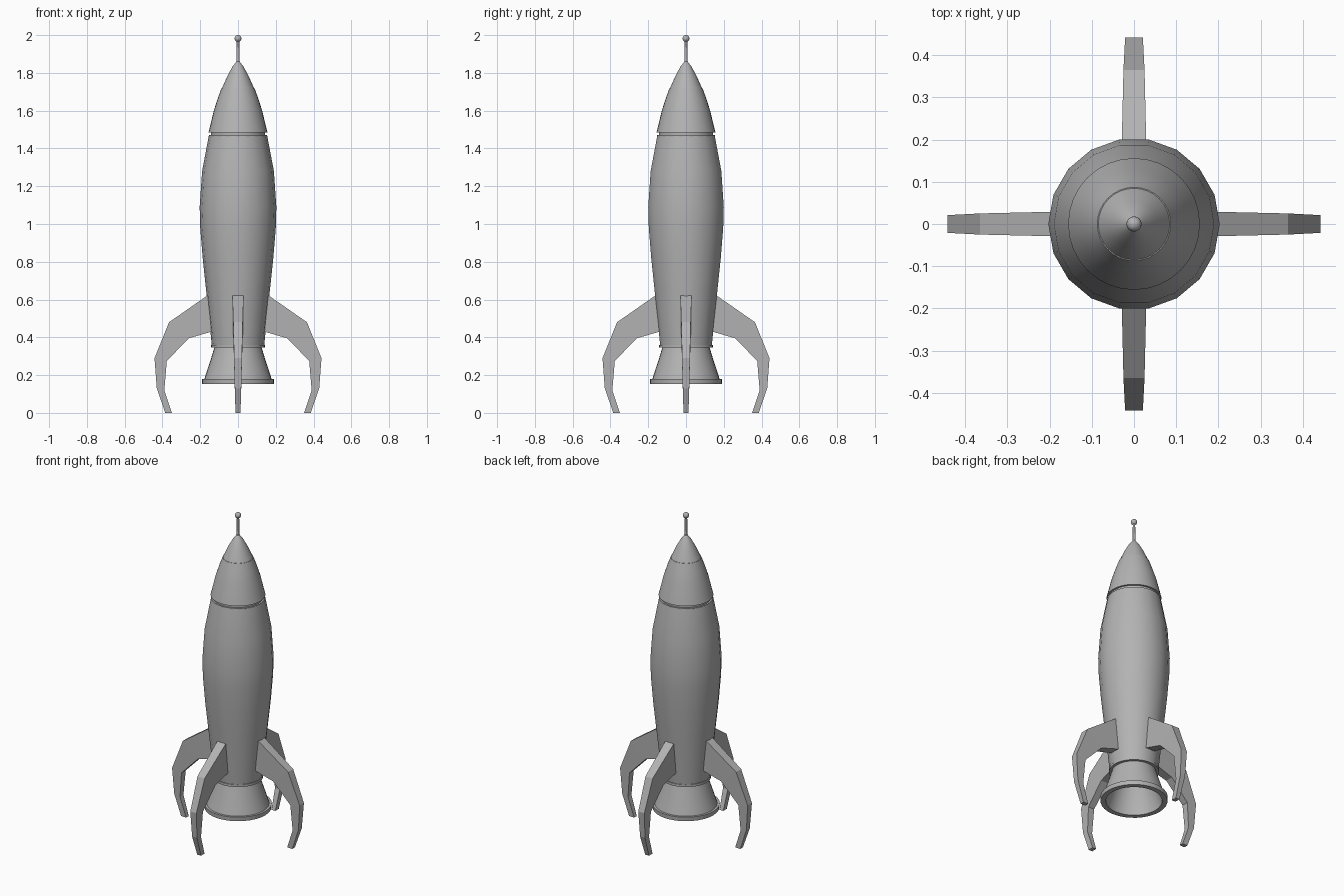
import bpy, bmesh, math

if "Cube" in bpy.data.objects:
    bpy.data.objects.remove(bpy.data.objects["Cube"])

# Dark grey paint for the whole rocket
paint = bpy.data.materials.new("dark_grey_paint")
paint.diffuse_color = (0.45, 0.45, 0.45, 1)
paint.use_nodes = True
paint.node_tree.nodes["Principled BSDF"].inputs["Base Color"].default_value = paint.diffuse_color


def finish(name, bm, smooth=True):
    bmesh.ops.remove_doubles(bm, verts=bm.verts, dist=1e-5)
    bmesh.ops.recalc_face_normals(bm, faces=bm.faces)
    mesh = bpy.data.meshes.new(name)
    bm.to_mesh(mesh)
    bm.free()
    mesh.materials.append(paint)
    ob = bpy.data.objects.new(name, mesh)
    bpy.context.collection.objects.link(ob)
    if smooth:
        bpy.ops.object.select_all(action='DESELECT')
        ob.select_set(True)
        bpy.context.view_layer.objects.active = ob
        bpy.ops.object.shade_smooth_by_angle(angle=math.radians(30))
    return ob


def lathe(name, profile, sides=32):
    """Spin (radius, z) points round the z axis."""
    bm = bmesh.new()
    rings = []
    for r, z in profile:
        if r == 0:
            rings.append([bm.verts.new((0, 0, z))] * sides)
        else:
            rings.append([bm.verts.new((r * math.cos(2 * math.pi * i / sides),
                                        r * math.sin(2 * math.pi * i / sides), z))
                          for i in range(sides)])
    for a, b in zip(rings, rings[1:]):
        for i in range(sides):
            j = (i + 1) % sides
            bm.faces.new(list(dict.fromkeys((a[i], a[j], b[j], b[i]))))
    return finish(name, bm)


# Hull: 18-sided barrel
lathe("hull", [(0, 0.35), (0.138, 0.35), (0.153, 0.5), (0.169, 0.65), (0.187, 0.82),
               (0.2, 0.98), (0.203, 1.09), (0.19, 1.28), (0.155, 1.465), (0, 1.465)], 18)

# Seam between hull and nose
lathe("nose_collar", [(0, 1.455), (0.154, 1.455), (0.154, 1.47), (0.144, 1.47),
                      (0.144, 1.487), (0, 1.487)])

# Nose cone, lower section and tip
lathe("nose_cone", [(0, 1.485), (0.156, 1.485), (0.152, 1.5), (0.128, 1.6),
                    (0.107, 1.665), (0.087, 1.72), (0, 1.72)])
lathe("nose_tip", [(0, 1.718), (0.0855, 1.718), (0.053, 1.79), (0.028, 1.835),
                   (0.009, 1.86), (0, 1.86)])

# Antenna
lathe("antenna_rod", [(0, 1.85), (0.008, 1.85), (0.007, 1.975), (0, 1.975)], 12)
ball = [(0.018 * math.sin(math.pi * k / 10), 1.982 - 0.018 * math.cos(math.pi * k / 10))
        for k in range(1, 10)]
lathe("antenna_ball", [(0, 1.964)] + ball + [(0, 2.0)], 16)

# Tail ring and hollow engine nozzle
lathe("tail_ring", [(0, 0.345), (0.142, 0.345), (0.142, 0.36), (0, 0.36)])
lathe("nozzle", [(0, 0.35), (0.124, 0.35), (0.142, 0.29), (0.178, 0.18), (0.192, 0.18),
                 (0.19, 0.154), (0.16, 0.154), (0.158, 0.18), (0.105, 0.33), (0, 0.33)])

# Curved leg fins: outer edge (x, z), inner edge (x, z), half thickness
sections = [(0.15, 0.63, 0.14, 0.43, 0.03),
            (0.365, 0.48, 0.26, 0.395, 0.025),
            (0.442, 0.29, 0.377, 0.275, 0.021),
            (0.43, 0.13, 0.39, 0.12, 0.017),
            (0.385, 0.0, 0.35, 0.0, 0.013)]
for n, side in enumerate(("right", "back", "left", "front")):
    bm = bmesh.new()
    loops = [[bm.verts.new(p) for p in ((xo, -t, zo), (xo, t, zo), (xi, t, zi), (xi, -t, zi))]
             for xo, zo, xi, zi, t in sections]
    for a, b in zip(loops, loops[1:]):
        for i in range(4):
            j = (i + 1) % 4
            bm.faces.new((a[i], a[j], b[j], b[i]))
    bm.faces.new(loops[0])
    bm.faces.new(loops[-1])
    fin = finish(side + "_leg_fin", bm, smooth=False)
    fin.rotation_euler.z = n * math.pi / 2
